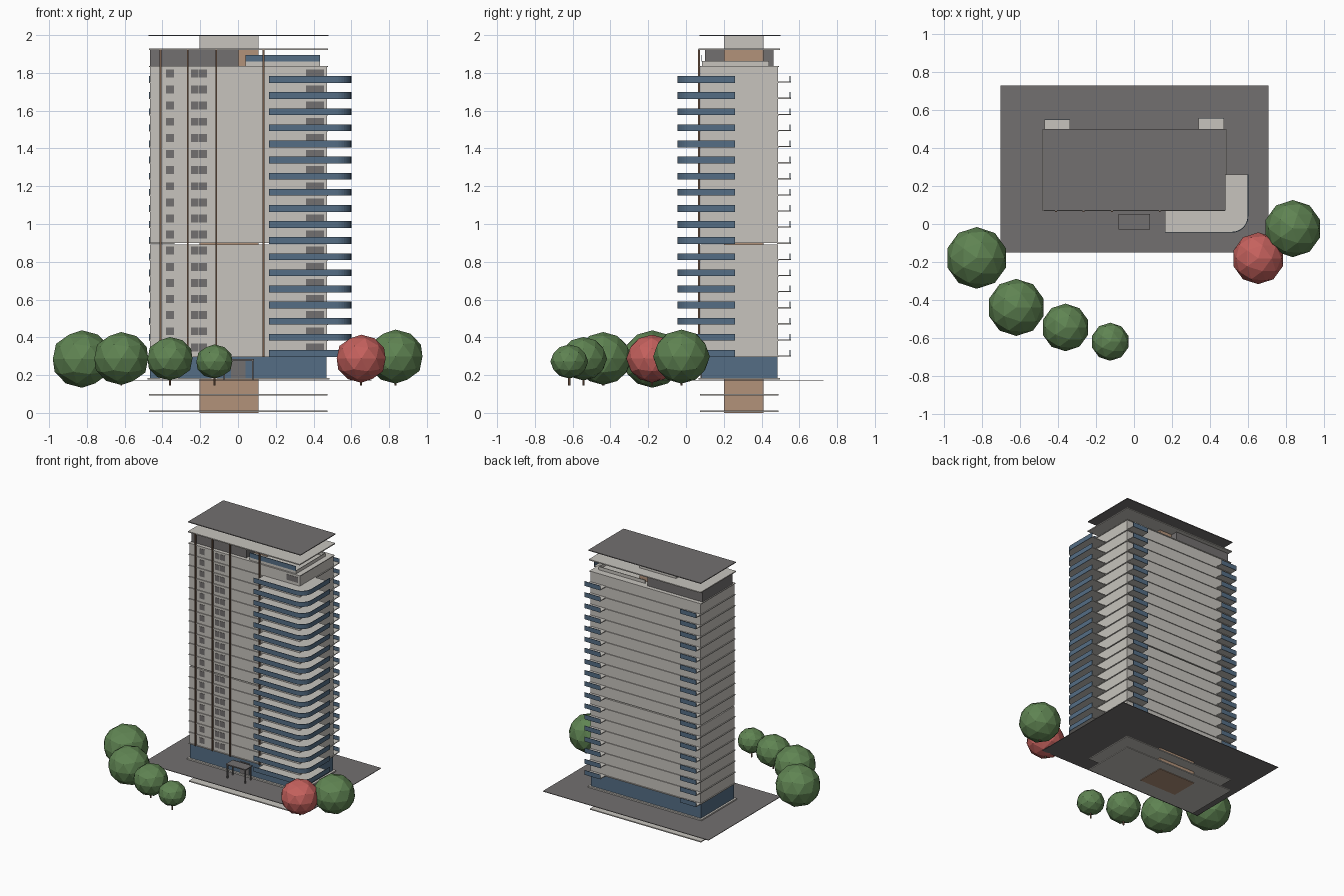
import bpy, bmesh, math
from mathutils import Matrix, Vector

if "Cube" in bpy.data.objects:
    bpy.data.objects.remove(bpy.data.objects["Cube"])


def material(name, r, g, b):
    m = bpy.data.materials.new(name)
    m.diffuse_color = (r, g, b, 1)
    m.use_nodes = True
    m.node_tree.nodes["Principled BSDF"].inputs["Base Color"].default_value = m.diffuse_color
    return m


CONCRETE = material("light_concrete", .57, .55, .51)
GREY = material("dark_grey", .17, .16, .16)
BLUE = material("blue_glass", .09, .155, .235)
TAN = material("tan_core", .45, .29, .195)
BROWN = material("brown_wood", .19, .11, .07)
GREEN = material("leaf_green", .115, .23, .085)
RED = material("leaf_red", .56, .12, .11)


def finish(name, bm, mat):
    bmesh.ops.recalc_face_normals(bm, faces=bm.faces)
    me = bpy.data.meshes.new(name)
    bm.to_mesh(me)
    bm.free()
    me.materials.append(mat)
    ob = bpy.data.objects.new(name, me)
    bpy.context.collection.objects.link(ob)
    return ob


def boxes(name, mat, spans):
    """One object from boxes given as x0, x1, y0, y1, z0, z1."""
    bm = bmesh.new()
    for x0, x1, y0, y1, z0, z1 in spans:
        c = Vector(((x0 + x1) / 2, (y0 + y1) / 2, (z0 + z1) / 2))
        m = Matrix.Translation(c) @ Matrix.Diagonal((x1 - x0, y1 - y0, z1 - z0, 1))
        bmesh.ops.create_cube(bm, size=1, matrix=m)
    return finish(name, bm, mat)


def prism(bm, outline, z0, z1):
    face = bm.faces.new([bm.verts.new((x, y, z0)) for x, y in outline])
    ext = bmesh.ops.extrude_face_region(bm, geom=[face])["geom"]
    verts = [v for v in ext if isinstance(v, bmesh.types.BMVert)]
    bmesh.ops.translate(bm, verts=verts, vec=(0, 0, z1 - z0))


FLOORS, BASE, STEP = 18, .302, .0853
levels = [BASE + i * STEP for i in range(FLOORS)]
TOP = BASE + FLOORS * STEP
X0, X1, Y0, Y1 = -.465, .47, .078, .487
OPEN = 7  # level with an open joint showing the core

# Site plate, basement slabs and core
boxes("ground_plate", GREY, [(-.7, .707, -.15, .727, .171, .175)])
boxes("basement_slab", CONCRETE, [(-.47, .473, .075, .49, z, z + .008) for z in (0.004, .091)])
boxes("core", TAN, [(-.203, .108, .2, .41, 0, 1.925)])
boxes("core_top", CONCRETE, [(-.203, .108, .2, .41, 1.927, 1.996)])

# Glazed ground floor
boxes("podium_slab", CONCRETE, [(-.48, .485, .067, .498, .176, .186)])
boxes("podium_glass", BLUE, [(X0, X1 - .002, .082, .484, .186, .296)])

# Tower walls storey by storey, with projecting slab edges
walls = []
for i, z in enumerate(levels):
    top = z + STEP - (.008 if i + 1 == OPEN else 0)
    walls.append((X0, X1, Y0, Y1, z, top))
boxes("tower_walls", CONCRETE, walls)
boxes("floor_slabs", CONCRETE, [(X0 - .006, X1 + .006, Y0 - .006, Y1 + .006, z - .006, z)
                                for i, z in enumerate(levels + [TOP]) if i != OPEN])

# Front windows
panes = [(-.38, -.339), (-.248, -.21), (-.206, -.163), (.36, .455)]
boxes("windows", GREY, [(a, b, Y0 - .002, Y0 + .002, z + .024, z + .066)
                        for z in levels for a, b in panes])

# Corner balconies with a rounded corner and wrapped glass
BX0, BX1, BY0, BY1, R = .163, .6, -.045, .26, .085


def wrap(inset):
    """Path along the balcony edge, front left to back right."""
    r = R - inset
    arc = [(BX1 - R + r * math.sin(a), BY0 + R - r * math.cos(a))
           for a in (math.radians(90 * k / 8) for k in range(9))]
    return [(BX0, BY0 + inset)] + arc + [(BX1 - inset, BY1)]


slab, glass = bmesh.new(), bmesh.new()
for z in levels:
    prism(slab, wrap(.002) + [(X1 - .01, BY1), (X1 - .01, Y0 + .01), (BX0, Y0 + .01)], z - .004, z + .002)
    prism(glass, wrap(0) + wrap(.004)[::-1], z - .005, z + .031)
finish("corner_balcony_slabs", slab, CONCRETE)
finish("corner_balcony_glass", glass, BLUE)

# Rear balconies at both ends
rear = [(-.47, -.335, .546), (.338, .473, .554)]
boxes("rear_balcony_slabs", CONCRETE, [(a, b, Y1 - .005, y, z - .004, z + .002)
                                       for z in levels for a, b, y in rear])
boxes("rear_balcony_glass", BLUE, [(a, b, y, y + .003, z - .004, z + .031)
                                   for z in levels for a, b, y in rear])

# Vertical front fins
boxes("front_fins", BROWN, [(x - .005, x + .005, .063, .074, .297, 1.925)
                            for x in (-.41, -.266, -.115, .135)])

# Penthouse, terrace and roofs
boxes("penthouse", GREY, [(X0, .002, .1, .462, TOP, 1.921)])
boxes("terrace_wall", CONCRETE, [(.04, .435, .085, .089, TOP, 1.862),
                                 (.04, .435, .436, .44, TOP, 1.862),
                                 (.431, .435, .085, .44, TOP, 1.862)])
boxes("terrace_glass", BLUE, [(.04, .435, .081, .085, 1.86, 1.896)])
boxes("upper_roof_slab", CONCRETE, [(-.472, .477, .067, .497, 1.92, 1.928)])
boxes("top_roof", GREY, [(-.475, .48, .072, .5, 1.994, 2)])

# Entrance canopy and door
boxes("entrance_canopy", GREY, [(-.082, .085, -.03, .052, .276, .284)])
boxes("canopy_legs", GREY, [(x - .004, x + .004, y - .004, y + .004, .175, .277)
                            for x in (-.074, .077) for y in (-.022, .044)])
boxes("entrance_door", GREY, [(-.037, .04, .077, .083, .186, .275)])

# Trees: x, y, crown centre height, width radius, height radius
trees = [(-.826, -.178, .285, .162, .152, GREEN), (-.618, -.438, .288, .15, .14, GREEN),
         (-.36, -.543, .287, .125, .115, GREEN), (-.125, -.618, .272, .1, .09, GREEN),
         (.652, -.18, .287, .136, .127, RED), (.834, -.024, .298, .15, .143, GREEN)]
for x, y, z, r, h, mat in trees:
    bm = bmesh.new()
    bmesh.ops.create_icosphere(bm, subdivisions=2, radius=1,
                               matrix=Matrix.Translation((x, y, z)) @ Matrix.Diagonal((r, r, h, 1)))
    finish("tree_crown", bm, mat)
    bm = bmesh.new()
    bmesh.ops.create_cone(bm, cap_ends=True, segments=6, radius1=.006, radius2=.006, depth=z - .145,
                          matrix=Matrix.Translation((x, y, (z + .145) / 2)))
    finish("tree_trunk", bm, BROWN)
